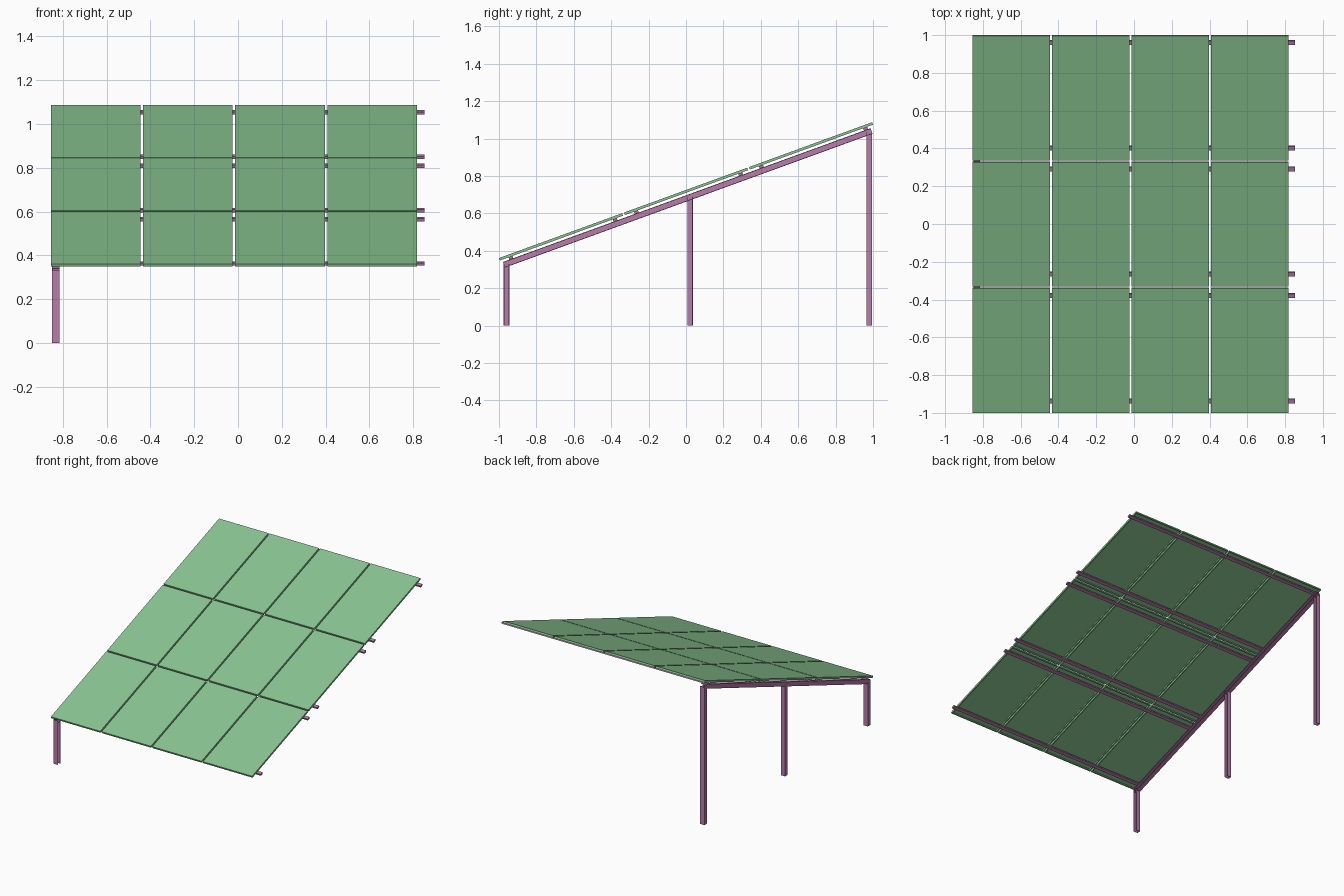
import bpy, bmesh
from math import radians, sin, cos, tan
from mathutils import Matrix, Vector

if "Cube" in bpy.data.objects:
    bpy.data.objects.remove(bpy.data.objects["Cube"])

TILT = radians(20)
# Local frame of the tilted array: x across, y up the slope, z normal
ARRAY = Matrix.Translation((0, 0, 0.7175)) @ Matrix.Rotation(TILT, 4, 'X')


def material(name, color):
    m = bpy.data.materials.new(name)
    m.diffuse_color = color
    m.use_nodes = True
    m.node_tree.nodes["Principled BSDF"].inputs["Base Color"].default_value = m.diffuse_color
    return m


GREEN = material("panel_green", (0.25, 0.55, 0.28, 1))
STEEL = material("frame_mauve", (0.48, 0.2, 0.4, 1))


def finish(name, bm, matrix, mat):
    bmesh.ops.recalc_face_normals(bm, faces=bm.faces)
    me = bpy.data.meshes.new(name)
    bm.to_mesh(me)
    bm.free()
    me.materials.append(mat)
    ob = bpy.data.objects.new(name, me)
    ob.matrix_world = matrix
    bpy.context.collection.objects.link(ob)
    return ob


def box(bm, size, centre=(0, 0, 0)):
    m = Matrix.Translation(centre) @ Matrix.Diagonal((*size, 1))
    return bmesh.ops.create_cube(bm, size=1, matrix=m)


def channel(name, w, d, t, length, matrix):
    """C-section along local z, web at -x, open toward +x."""
    a, b = w / 2, d / 2
    prof = [(-a, -b), (a, -b), (a, -b + t), (-a + t, -b + t),
            (-a + t, b - t), (a, b - t), (a, b), (-a, b)]
    bm = bmesh.new()
    f = bm.faces.new([bm.verts.new((x, y, 0)) for x, y in prof])
    r = bmesh.ops.extrude_face_region(bm, geom=[f])
    bmesh.ops.translate(bm, vec=(0, 0, length),
                        verts=[v for v in r['geom'] if isinstance(v, bmesh.types.BMVert)])
    return finish(name, bm, matrix, STEEL)


# Panels: sheet on a hollow rim, open underneath
X0, X1, GAP, THICK, SLOPE = -0.8545, 0.8175, 0.011, 0.014, 2.123
PW = (X1 - X0 - 3 * GAP) / 4
PL = (SLOPE - 2 * GAP) / 3
for row in range(3):
    for col in range(4):
        bm = bmesh.new()
        box(bm, (PW, PL, THICK))
        bm.normal_update()
        under = min(bm.faces, key=lambda f: f.calc_center_median().z)
        bmesh.ops.inset_region(bm, faces=[under], thickness=0.012)
        r = bmesh.ops.extrude_face_region(bm, geom=[under])
        bmesh.ops.delete(bm, geom=[under], context='FACES_ONLY')
        bmesh.ops.translate(bm, vec=(0, 0, 0.010),
                            verts=[v for v in r['geom'] if isinstance(v, bmesh.types.BMVert)])
        pos = (X0 + PW / 2 + col * (PW + GAP), -SLOPE / 2 + PL / 2 + row * (PL + GAP), 0)
        finish(f"panel_{row + 1}_{col + 1}", bm, ARRAY @ Matrix.Translation(pos), GREEN)

# Cross rails under the panels
for i, y in enumerate((0.96, 0.403, 0.292, -0.265, -0.379, -0.936)):
    bm = bmesh.new()
    box(bm, (1.706, 0.023, 0.013))
    s = (y + -0.0135 * sin(TILT)) / cos(TILT)
    finish(f"cross_rail_{i + 1}", bm,
           ARRAY @ Matrix.Translation((-0.0005, s, -0.0135)), STEEL)

# Sloping rafter on the left side
RX, RW, DROP = -0.832, 0.033, 0.036
s0, s1 = -0.985 / cos(TILT), 0.98 / cos(TILT)
s0 -= DROP * tan(TILT) * 0.0
along = Matrix.Translation((RX, s0, -DROP)) @ Matrix.Rotation(radians(-90), 4, 'X')
channel("rafter", RW, 0.032, 0.004, s1 - s0, ARRAY @ along)

# Upright posts, reaching the middle of the rafter
for name, y in (("front_post", -0.96), ("middle_post", 0.022), ("back_post", 0.98)):
    top = 0.7175 + y * tan(TILT) - DROP / cos(TILT)
    channel(name, 0.034, 0.03, 0.004, top, Matrix.Translation((RX, y, 0)))
